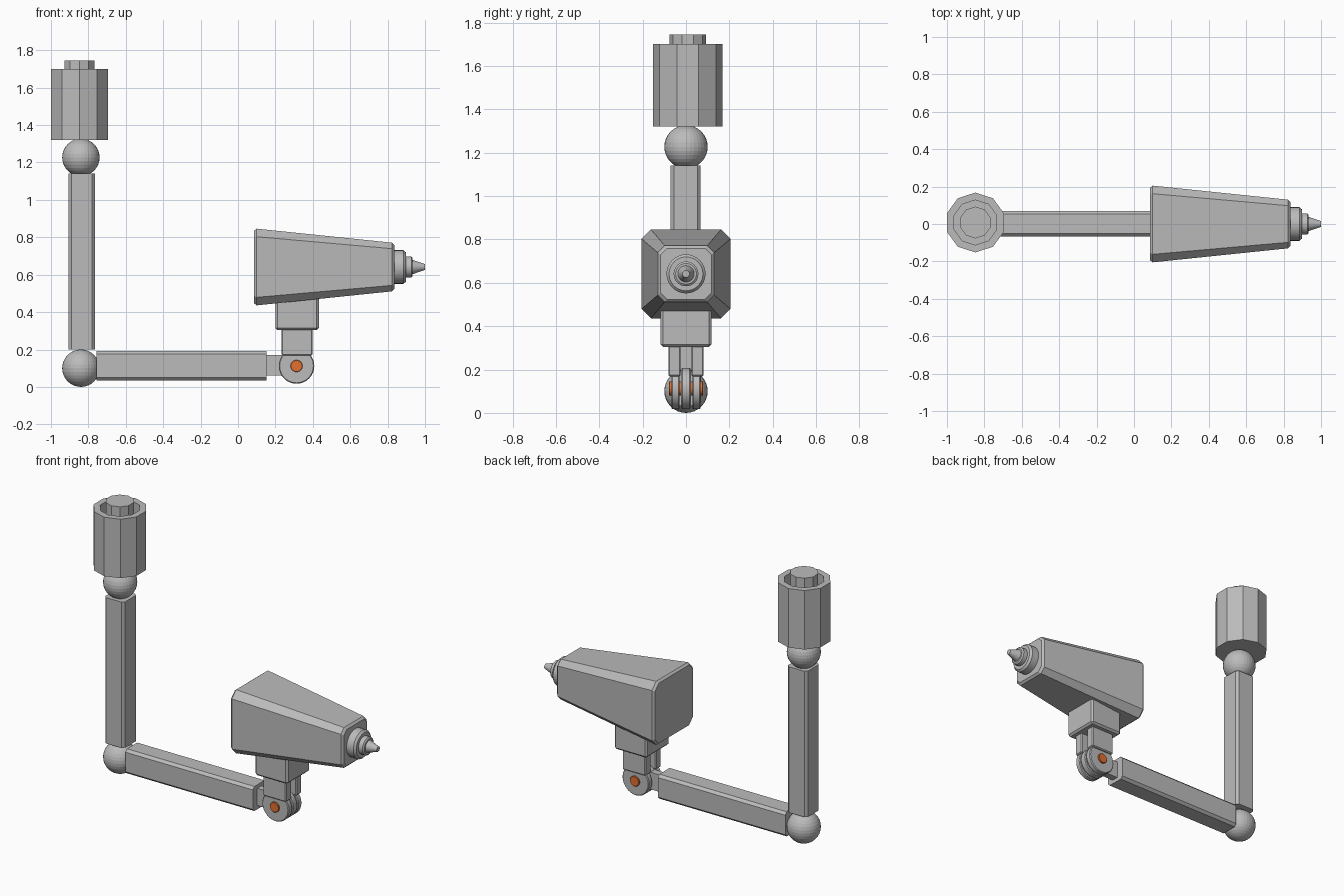
import bpy, bmesh, math
from mathutils import Matrix, Vector

if "Cube" in bpy.data.objects:
    bpy.data.objects.remove(bpy.data.objects["Cube"])


def material(name, rgb):
    m = bpy.data.materials.new(name)
    m.diffuse_color = (*rgb, 1)
    m.use_nodes = True
    m.node_tree.nodes["Principled BSDF"].inputs["Base Color"].default_value = m.diffuse_color
    return m


GREY = material("grey metal", (0.5, 0.5, 0.5))
ORANGE = material("orange pin", (0.75, 0.16, 0.03))


def finish(name, bm, mat=GREY, smooth=False):
    bmesh.ops.recalc_face_normals(bm, faces=bm.faces)
    me = bpy.data.meshes.new(name)
    bm.to_mesh(me)
    bm.free()
    me.materials.append(mat)
    ob = bpy.data.objects.new(name, me)
    bpy.context.collection.objects.link(ob)
    if smooth:
        bpy.ops.object.select_all(action='DESELECT')
        ob.select_set(True)
        bpy.context.view_layer.objects.active = ob
        bpy.ops.object.shade_smooth_by_angle(angle=math.radians(30))
    return ob


def loft(name, rings, mat=GREY, smooth=False):
    """Skin a list of equal-length point rings and cap both ends."""
    bm = bmesh.new()
    vs = [[bm.verts.new(p) for p in r] for r in rings]
    n = len(vs[0])
    for a, b in zip(vs, vs[1:]):
        for i in range(n):
            j = (i + 1) % n
            bm.faces.new((a[i], a[j], b[j], b[i]))
    bm.faces.new(vs[0])
    bm.faces.new(vs[-1])
    return finish(name, bm, mat, smooth)


def octagon(w, h, c):
    """Rectangle of half sizes w, h with its corners cut by c."""
    return [(w, h - c), (w - c, h), (c - w, h), (-w, h - c),
            (-w, c - h), (c - w, -h), (w - c, -h), (w, c - h)]


def circle(r, n, turn=0.0):
    return [(r * math.cos(turn + math.tau * i / n),
             r * math.sin(turn + math.tau * i / n)) for i in range(n)]


def box(name, x, y, z, bevel=0.0):
    bm = bmesh.new()
    size = [b - a for a, b in (x, y, z)]
    mid = [(a + b) / 2 for a, b in (x, y, z)]
    bmesh.ops.create_cube(bm, size=1,
                          matrix=Matrix.Translation(mid) @ Matrix.Diagonal((*size, 1)))
    if bevel:
        bmesh.ops.bevel(bm, geom=bm.edges[:], offset=bevel, segments=1, affect='EDGES')
    return finish(name, bm)


def ball(name, loc, r):
    bm = bmesh.new()
    bmesh.ops.create_uvsphere(bm, u_segments=32, v_segments=16, radius=r,
                              matrix=Matrix.Translation(loc))
    return finish(name, bm)


def disc(name, x, z, r, y0, y1, mat=GREY, bevel=0.005):
    rings = [(y0, r - bevel), (y0 + bevel, r), (y1 - bevel, r), (y1, r - bevel)]
    return loft(name, [[(x + a, y, z + b) for a, b in circle(rr, 32)]
                       for y, rr in rings], mat, True)


# Ten-sided socket with a recessed groove around a central plug
SX, SY = -0.848, 0.008
loft("mount_socket", [[(SX + a, SY + b, z) for a, b in circle(r, 10, math.pi / 2)]
                      for z, r in [(1.32, 0.16), (1.70, 0.16), (1.70, 0.12), (1.60, 0.12),
                                   (1.60, 0.085), (1.745, 0.085)]])

# Ball joints
ball("upper_ball", (-0.84, 0, 1.227), 0.1)
ball("elbow_ball", (-0.84, 0, 0.1), 0.1)

# Chamfered arms
loft("upper_arm", [[(-0.836 + a, -0.002 + b, z) for a, b in octagon(0.071, 0.07, 0.016)]
                   for z in (0.2, 1.14)])
loft("lower_arm", [[(x, 0.002 + a, 0.114 + b) for a, b in octagon(0.068, 0.079, 0.016)]
                   for x in (-0.757, 0.152)])

# Wrist hinge: centre tongue between two fork prongs
HX, HZ = 0.313, 0.112
box("hinge_tongue", (0.14, HX), (-0.022, 0.022), (0.06, 0.17))
disc("hinge_tongue_disc", HX, HZ, 0.095, -0.022, 0.022)
for side, s in (("front", -1), ("back", 1)):
    ys = sorted((0.03 * s, 0.068 * s))
    disc(side + "_fork_disc", HX, HZ, 0.095, *ys)
    box(side + "_fork_prong", (0.233, 0.398), sorted((0.025 * s, 0.081 * s)),
        (0.168, 0.32), 0.006)
disc("hinge_pin", HX, HZ, 0.032, -0.079, 0.079, ORANGE, 0.002)

# Collar under the head
box("head_collar", (0.2, 0.433), (-0.117, 0.117), (0.303, 0.53), 0.012)

# Tapered head with cut corners and slightly bevelled ends
loft("head", [[(x, a, 0.641 + b) for a, b in octagon(w, w, c)]
              for x, w, c in [(0.086, 0.194, 0.04), (0.1, 0.205, 0.043),
                              (0.824, 0.13, 0.032), (0.837, 0.117, 0.029)]])

# Stepped nozzle
loft("nozzle", [[(x, a, 0.641 + b) for a, b in circle(r, 32)]
                for x, r in [(0.83, 0.09), (0.885, 0.09), (0.898, 0.078), (0.898, 0.057),
                             (0.927, 0.057), (0.934, 0.048), (0.934, 0.038),
                             (0.99, 0.019), (1.0, 0.016)]], GREY, True)
